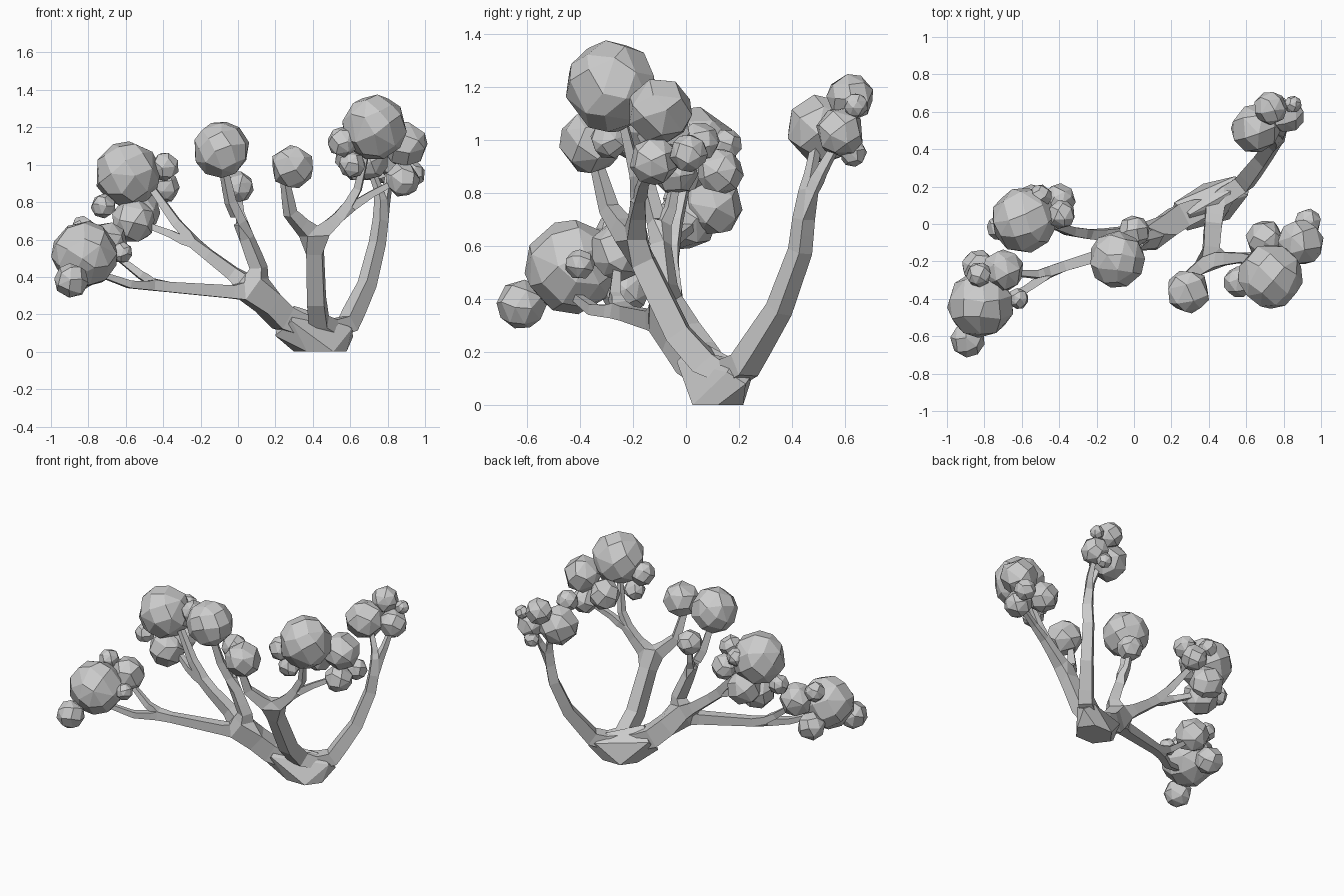
import bpy, bmesh, math, random
from mathutils import Euler, Vector

random.seed(4)
if "Cube" in bpy.data.objects:
    bpy.data.objects.remove(bpy.data.objects["Cube"])

# One flat grey for the whole tree
grey = bpy.data.materials.new("plain_grey")
grey.use_nodes = True
grey.diffuse_color = (0.6, 0.6, 0.6, 1)
grey.node_tree.nodes["Principled BSDF"].inputs["Base Color"].default_value = (0.6, 0.6, 0.6, 1)


def add_object(name, mesh):
    obj = bpy.data.objects.new(name, mesh)
    bpy.context.collection.objects.link(obj)
    mesh.materials.append(grey)
    return obj


def add_hull(name, points):
    bm = bmesh.new()
    for p in points:
        bm.verts.new(p)
    hull = bmesh.ops.convex_hull(bm, input=bm.verts[:])
    inside = [g for g in hull["geom_interior"] if isinstance(g, bmesh.types.BMVert)]
    bmesh.ops.delete(bm, geom=inside, context='VERTS')
    bmesh.ops.dissolve_limit(bm, angle_limit=math.radians(12),
                             verts=bm.verts[:], edges=bm.edges[:])
    bmesh.ops.recalc_face_normals(bm, faces=bm.faces[:])
    mesh = bpy.data.meshes.new(name)
    bm.to_mesh(mesh)
    bm.free()
    return add_object(name, mesh)


def ring(center, u, v, sides):
    # Points of a polygon spanned by the two half-axes u and v
    turns = [math.tau * i / sides for i in range(sides)]
    return [Vector(center) + Vector(u) * math.cos(a) + Vector(v) * math.sin(a) for a in turns]


# Branch skeleton: every path starts at an existing joint or at the hub
class Skeleton:
    def __init__(self, root, radius):
        self.points, self.radii, self.edges = [root], [radius], []

    def grow(self, start, *nodes):
        last = start
        for x, y, z, r in nodes:
            self.points.append((x, y, z))
            self.radii.append(r)
            self.edges.append((last, len(self.points) - 1))
            last = len(self.points) - 1
        return last


tree = Skeleton((.44, .12, .1), .05)
# left trunk and its three limbs
left = tree.grow(0, (.24, .035, .18, .065), (.09, -.07, .33, .06))
low = tree.grow(left, (-.03, -.12, .32, .035), (-.42, -.24, .35, .026))
tree.grow(low, (-.58, -.35, .36, .02), (-.75, -.43, .42, .014))
tree.grow(low, (-.52, -.27, .41, .02), (-.66, -.26, .52, .014))
mid = tree.grow(left, (-.03, -.05, .42, .036), (-.2, -.06, .55, .028))
tree.grow(mid, (-.33, -.04, .69, .024), (-.45, 0, .86, .018))
tree.grow(mid, (-.36, -.04, .63, .02), (-.52, .04, .69, .014))
high = tree.grow(left, (.11, -.08, .45, .036), (.03, -.1, .65, .028))
tree.grow(high, (-.04, -.14, .8, .024), (-.08, -.18, .99, .018))
tree.grow(high, (.01, -.06, .74, .018), (0, -.04, .85, .014))
# middle trunk with a fork
fork = tree.grow(0, (.42, -.03, .27, .046), (.41, -.19, .6, .042))
tree.grow(fork, (.28, -.29, .74, .028), (.25, -.34, .92, .018))
twig = tree.grow(fork, (.57, -.18, .75, .026))
tree.grow(twig, (.64, -.19, .87, .02), (.69, -.24, 1.08, .014))
tree.grow(twig, (.71, -.16, .84, .018), (.86, -.12, .92, .014))
# back trunk
back = tree.grow(0, (.59, .22, .15, .046), (.69, .35, .36, .037),
                 (.745, .43, .58, .033), (.77, .45, .76, .029))
tree.grow(back, (.75, .47, .87, .018), (.71, .49, .98, .014))
tree.grow(back, (.8, .51, .88, .018), (.81, .56, .97, .014))

mesh = bpy.data.meshes.new("branches")
mesh.from_pydata(tree.points, tree.edges, [])
branches = add_object("branches", mesh)
skin = branches.modifiers.new("Skin", 'SKIN')
skin.branch_smoothing = 0
for vert, r in zip(mesh.skin_vertices[0].data, tree.radii):
    vert.radius = (r, r)
mesh.skin_vertices[0].data[0].use_root = True

# Foot on the ground, flaring into the left and back trunks
add_hull("trunk_foot",
         ring((.44, .12, 0), (.14, 0, 0), (0, .11, 0), 6)
         + ring((.25, .04, .165), (.05, .01, .08), (-.035, .075, 0), 4)
         + ring((.575, .205, .125), (.04, .02, -.045), (-.035, .05, 0), 4))


# Faceted leaf balls: hulls of evenly spread, slightly uneven points
def ball(name, x, y, z, r):
    count = 36 if r > .14 else 24
    grown = r * (1.03 if r > .14 else 1.05)
    turn = Euler([random.uniform(0, math.tau) for _ in range(3)]).to_matrix()
    points = []
    for i in range(count):
        h = 1 - (2 * i + 1) / count
        a = i * math.pi * (3 - math.sqrt(5)) + random.uniform(-.15, .15)
        s = math.sqrt(1 - h * h)
        point = Vector((s * math.cos(a), s * math.sin(a), h))
        points.append(Vector((x, y, z)) + turn @ point * grown)
    add_hull(name, points)


clumps = {
    "low_left_leaves": [
        (-.82, -.43, .52, .175), (-.89, -.62, .38, .09), (-.7, -.25, .58, .11),
        (-.83, -.27, .66, .065), (-.83, -.23, .43, .09), (-.62, -.4, .53, .055)],
    "upper_left_leaves": [
        (-.59, .02, .95, .173), (-.53, .1, .75, .11), (-.56, 0, .7, .115),
        (-.72, -.02, .78, .065), (-.39, .05, .99, .075), (-.4, .13, .88, .085),
        (-.5, .15, .98, .06)],
    "centre_leaves": [(-.09, -.19, 1.08, .15), (0, -.04, .88, .083)],
    "single_leaves": [(.29, -.36, .99, .115)],
    "right_leaves": [
        (.73, -.28, 1.2, .172), (.89, -.1, 1.11, .12), (.88, -.12, .92, .09),
        (.93, .01, .95, .07), (.56, -.31, 1.12, .08), (.61, -.29, 1, .07),
        (.7, -.08, 1.02, .1)],
    "back_leaves": [
        (.65, .51, 1.04, .128), (.73, .62, 1.16, .087), (.82, .58, 1.03, .09),
        (.85, .64, 1.13, .045), (.78, .63, .95, .05)],
}
for clump, balls in clumps.items():
    for i, b in enumerate(balls):
        ball(f"{clump}_{i + 1}", *b)
